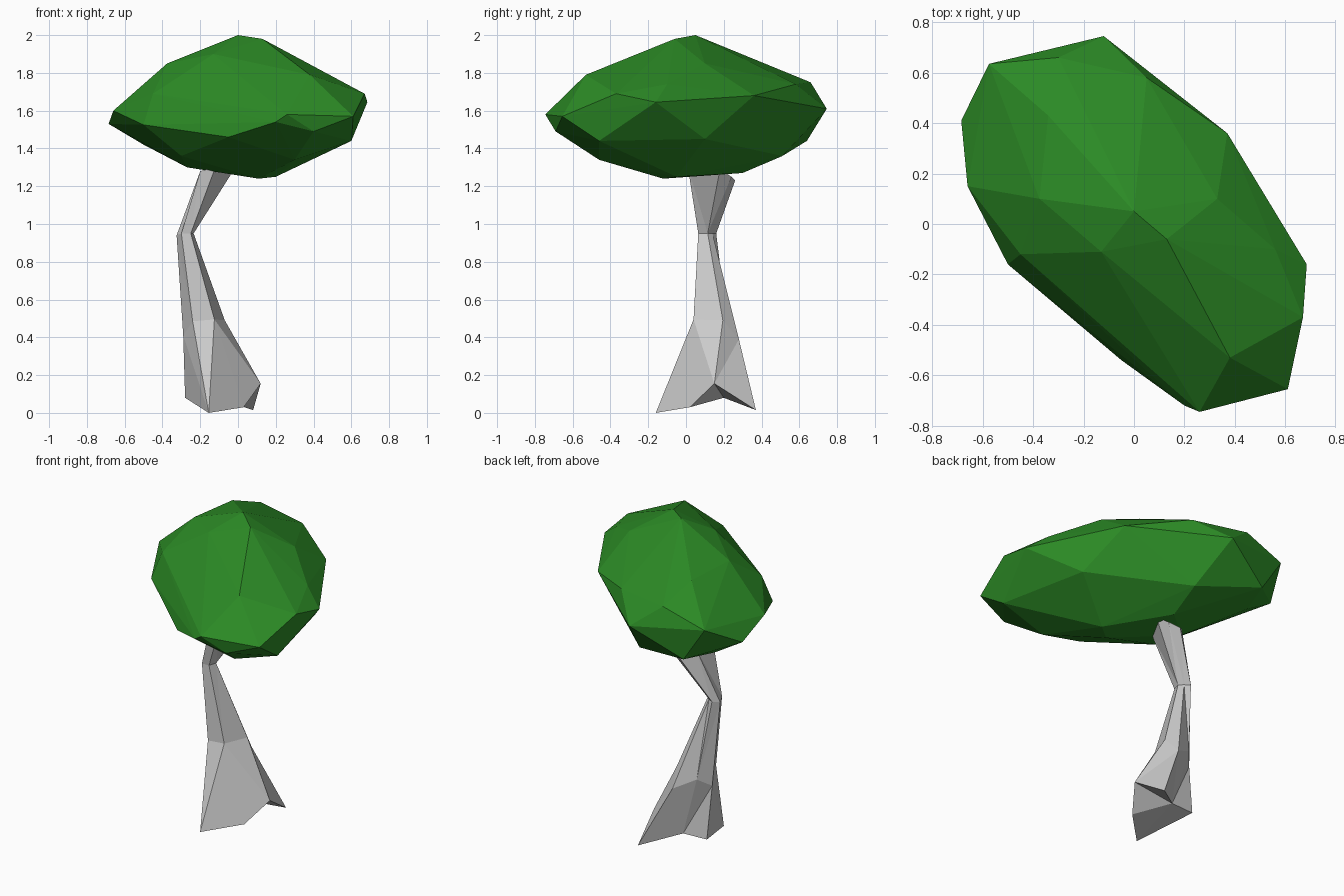
import bpy, bmesh


def make_object(name, bm, color=None):
    bmesh.ops.recalc_face_normals(bm, faces=bm.faces)
    mesh = bpy.data.meshes.new(name)
    bm.to_mesh(mesh)
    bm.free()
    obj = bpy.data.objects.new(name, mesh)
    bpy.context.collection.objects.link(obj)
    if color:
        mat = bpy.data.materials.new(name + "_colour")
        mat.diffuse_color = color
        mesh.materials.append(mat)
    return obj


def hull(name, points, color):
    bm = bmesh.new()
    for p in points:
        bm.verts.new(p)
    bmesh.ops.convex_hull(bm, input=bm.verts)
    loose = [v for v in bm.verts if not v.link_faces]
    bmesh.ops.delete(bm, geom=loose, context='VERTS')
    return make_object(name, bm, color)


def loft(name, rings):
    bm = bmesh.new()
    loops = [[bm.verts.new(p) for p in ring] for ring in rings]
    n = len(loops[0])
    for low, high in zip(loops, loops[1:]):
        for i in range(n):
            j = (i + 1) % n
            bm.faces.new((low[i], low[j], high[j], high[i]))
    bm.faces.new(loops[0][::-1])
    bm.faces.new(loops[-1])
    bmesh.ops.triangulate(bm, faces=bm.faces)
    return make_object(name, bm)


# Canopy: faceted lens, described by its crown, rim and underside
crown = [(0, .05, 2), (.13, -.06, 1.98), (.38, -.53, 1.79), (-.3, .66, 1.75),
         (.33, .1, 1.85), (.56, -.1, 1.74), (-.375, .1, 1.85),
         (-.34, .43, 1.84), (.05, .58, 1.74), (-.13, -.11, 1.9)]
rim = [(-.12, .745, 1.61), (-.575, .635, 1.66), (-.685, .41, 1.53),
       (-.66, .15, 1.6), (-.5, -.16, 1.525), (-.45, -.12, 1.69),
       (-.05, -.54, 1.46), (.2, -.72, 1.54), (.26, -.745, 1.58),
       (.61, -.655, 1.57), (.67, -.37, 1.69), (.685, -.16, 1.645),
       (.37, .36, 1.68)]
under = [(.6, -.46, 1.44), (.4, -.69, 1.49), (.3, -.46, 1.34),
         (.47, .1, 1.45), (.2, -.05, 1.25), (.11, -.12, 1.24),
         (-.27, .1, 1.3), (-.3, -.15, 1.36), (-.05, .3, 1.27),
         (-.03, .51, 1.36), (-.43, .64, 1.44), (-.5, .42, 1.42)]
hull("canopy", crown + rim + under, (0.025, 0.26, 0.019, 1))

# Trunk: six-sided bent stem with splayed roots
loft("trunk", [
    [(-.155, -.16, 0), (.03, .02, .03), (.12, .15, .155), (.08, .37, .015), (-.12, .2, .08), (-.28, .19, .08)],
    [(-.24, .04, .485), (-.125, .04, .495), (-.07, .195, .49), (-.1, .28, .39), (-.23, .22, .46), (-.29, .15, .41)],
    [(-.3, .065, .95), (-.25, .065, .95), (-.235, .115, .95), (-.26, .14, .95), (-.295, .16, .95), (-.325, .12, .94)],
    [(-.2, .02, 1.28), (-.12, .01, 1.3), (-.02, .18, 1.29), (-.06, .24, 1.25), (-.13, .26, 1.23), (-.2, .19, 1.28)],
])
